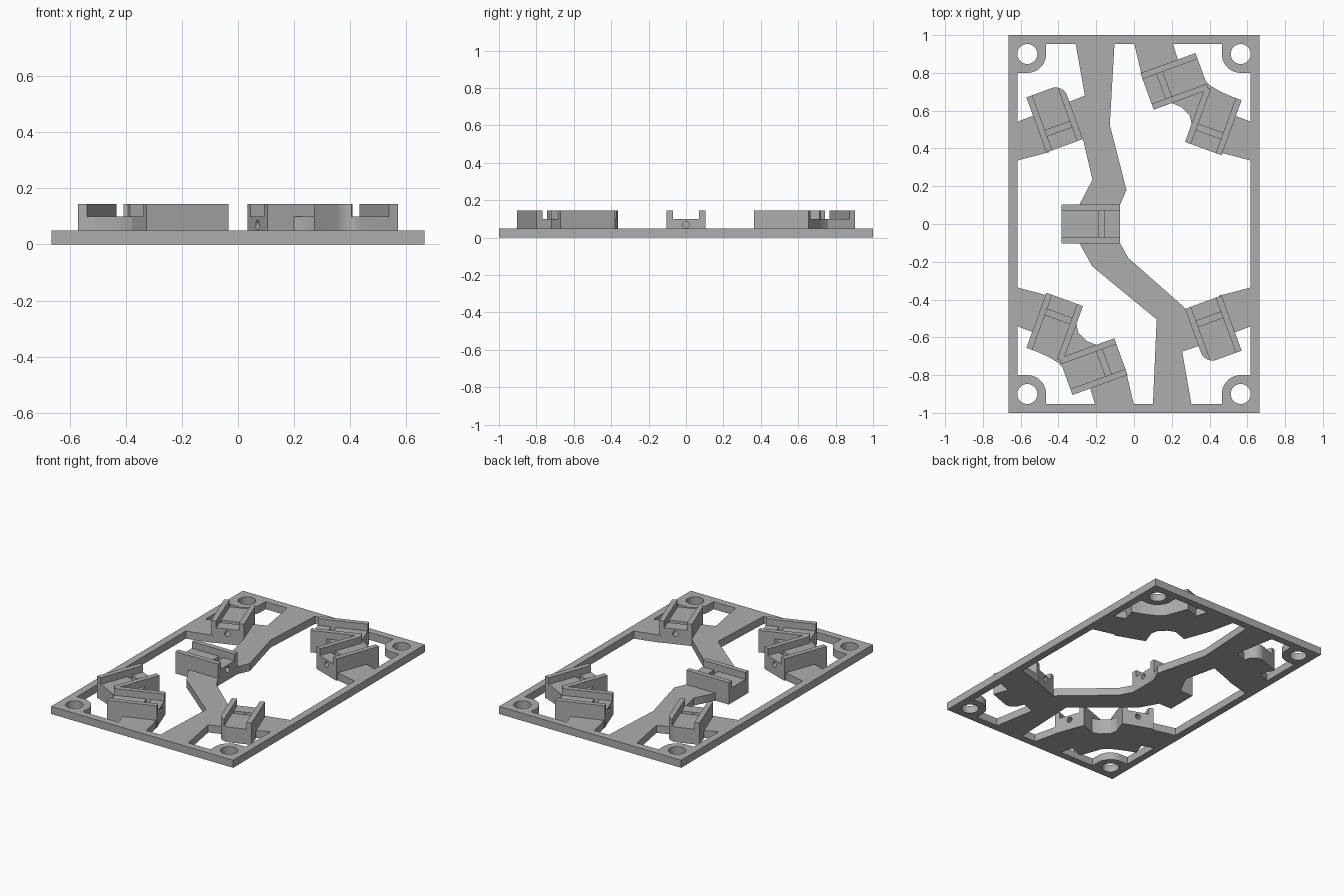
import bpy, bmesh, math
from mathutils import Matrix, Vector

if "Cube" in bpy.data.objects:
    bpy.data.objects.remove(bpy.data.objects["Cube"])

PLATE, FLOOR, TOP = 0.05, 0.10, 0.145
LENGTH, HALF_W, RAIL = 0.31, 0.103, 0.033

grey = bpy.data.materials.new("matte grey")
grey.use_nodes = True
colour = (0.42, 0.42, 0.42, 1)
grey.diffuse_color = colour
grey.node_tree.nodes["Principled BSDF"].inputs["Base Color"].default_value = colour
parts = []


def add(name, mesh):
    ob = bpy.data.objects.new(name, mesh)
    bpy.context.collection.objects.link(ob)
    mesh.materials.clear()
    mesh.materials.append(grey)
    parts.append(ob)
    return ob


def prism(name, outline, z0, z1, matrix=Matrix()):
    """Straight extrusion of a flat outline."""
    bm = bmesh.new()
    face = bm.faces.new([bm.verts.new((x, y, z0)) for x, y in outline])
    out = bmesh.ops.extrude_face_region(bm, geom=[face])
    verts = [v for v in out["geom"] if isinstance(v, bmesh.types.BMVert)]
    bmesh.ops.translate(bm, verts=verts, vec=(0, 0, z1 - z0))
    bmesh.ops.recalc_face_normals(bm, faces=bm.faces)
    bm.transform(matrix)
    mesh = bpy.data.meshes.new(name)
    bm.to_mesh(mesh)
    bm.free()
    return add(name, mesh)


def arc(cx, cy, r, a0, a1, n=10):
    return [(cx + r * math.cos(math.radians(a0 + (a1 - a0) * i / n)),
             cy + r * math.sin(math.radians(a0 + (a1 - a0) * i / n)))
            for i in range(n + 1)]


def turned(points):
    return [(-x, -y) for x, y in points]


def cut(ob, cutters):
    for c in cutters:
        c.hide_render = True
        mod = ob.modifiers.new("cut", "BOOLEAN")
        mod.operation, mod.solver, mod.object = "DIFFERENCE", "EXACT", c
    dg = bpy.context.evaluated_depsgraph_get()
    mesh = bpy.data.meshes.new_from_object(ob.evaluated_get(dg))
    ob.modifiers.clear()
    ob.data = mesh
    for c in cutters:
        parts.remove(c)
        bpy.data.objects.remove(c)


# Outer frame with rounded screw lugs: one filled curve with holes
HX, HY = 0.565, 0.9
WX, WY = 0.617, 0.952
lug = [(HX - 0.1, WY)] + arc(HX, HY, 0.1, 180, 270) + [(WX, HY - 0.1)]
flip = [(-x, y) for x, y in reversed(lug)]
window = lug + turned(flip) + turned(lug) + flip
loops = [[(-0.665, -1), (0.665, -1), (0.665, 1), (-0.665, 1)], window]
loops += [arc(sx * HX, sy * HY, 0.053, 0, 360, 32)[:-1]
          for sx in (-1, 1) for sy in (-1, 1)]
curve = bpy.data.curves.new("frame_curve", "CURVE")
curve.dimensions, curve.fill_mode, curve.extrude = "2D", "BOTH", PLATE / 2
for loop in loops:
    s = curve.splines.new("POLY")
    s.points.add(len(loop) - 1)
    for p, (x, y) in zip(s.points, loop):
        p.co = (x, y, 0, 1)
    s.use_cyclic_u = True
tmp = bpy.data.objects.new("frame_curve", curve)
bpy.context.collection.objects.link(tmp)
bpy.context.view_layer.update()
frame_mesh = bpy.data.meshes.new_from_object(
    tmp.evaluated_get(bpy.context.evaluated_depsgraph_get()))
bpy.data.objects.remove(tmp)
frame_mesh.transform(Matrix.Translation((0, 0, PLATE / 2)))
bm = bmesh.new()
bm.from_mesh(frame_mesh)
bmesh.ops.remove_doubles(bm, verts=bm.verts, dist=0.0001)
bmesh.ops.recalc_face_normals(bm, faces=bm.faces)
bm.to_mesh(frame_mesh)
bm.free()
add("frame", frame_mesh)

# Winding centre spine
prism("spine", [
    (-0.31, 0.96), (-0.26, 0.68), (-0.36, 0.64), (-0.27, 0.45), (-0.22, 0.235),
    (-0.29, 0.1), (-0.29, -0.1), (-0.22, -0.225), (0.12, -0.505), (0.1, -0.96),
    (0.305, -0.96), (0.255, -0.675), (0.36, -0.64), (0.265, -0.44),
    (-0.03, -0.18), (-0.075, -0.1), (-0.075, 0.1), (-0.04, 0.18),
    (-0.128, 0.525), (-0.103, 0.96)], 0, PLATE)

# Side arms and feet, each with its half-turn twin
side_arm = [(-0.63, 0.537), (-0.53, 0.575), (-0.45, 0.38), (-0.63, 0.333)]
lower_arm = [(x, -y) for x, y in side_arm]
foot = [(-0.205, -0.96), (-0.235, -0.86), (-0.04, -0.79), (0.0, -0.96)]
web = [(-0.56, -0.655), (-0.42, -0.6), (-0.305, -0.53), (-0.295, -0.575),
       (-0.25, -0.62), (-0.2, -0.64), (-0.25, -0.74), (-0.36, -0.78),
       (-0.4, -0.735), (-0.45, -0.705)]
for name, shape, z in (("side_arm", side_arm, PLATE), ("lower_arm", lower_arm, PLATE),
                       ("foot", foot, PLATE), ("holder_web", web, FLOOR)):
    prism(name + "_a", shape, 0, z)
    prism(name + "_b", turned(shape), 0, z)


# Channel holder: U section with a cross groove and an end hole
ALONG_X = Matrix(((0, 0, 1, 0), (1, 0, 0, 0), (0, 1, 0, 0), (0, 0, 0, 1)))


def holder(name, x, y, angle, rounded=False):
    e, w, c = LENGTH / 2, HALF_W, HALF_W - RAIL
    section = [(-w, 0), (w, 0), (w, TOP), (c, TOP), (c, FLOOR),
               (-c, FLOOR), (-c, TOP), (-w, TOP)]
    ob = prism(name, section, -e, e, ALONG_X)
    cutters = [
        prism("groove", [(0.043, -c), (0.075, -c), (0.075, c), (0.043, c)], PLATE, 0.2),
        prism("hole", arc(0, 0.069, 0.018, 0, 360, 20)[:-1], 0.06, 0.2, ALONG_X)]
    if rounded:
        r = 0.065
        cutters.append(prism("corner", arc(r - e, w - r, r, 90, 180)
                             + [(-e - 0.02, w - r), (-e - 0.02, w + 0.02),
                                (r - e, w + 0.02)], -0.1, 0.3))
    cut(ob, cutters)
    ob.location = (x, y, 0)
    ob.rotation_euler.z = math.radians(angle)


holder("centre_holder", -0.23, 0, 0)
for tag, sign, spin in (("a", 1, 0), ("b", -1, 180)):
    holder("rounded_holder_" + tag, -0.42 * sign, 0.56 * sign, -70 + spin, True)
    holder("outer_holder_" + tag, -0.42 * sign, -0.545 * sign, 70 + spin)
    holder("inner_holder_" + tag, -0.215 * sign, -0.755 * sign, 20 + spin)

# Smooth the round walls, keep the edges sharp
bpy.ops.object.select_all(action="DESELECT")
for ob in parts:
    ob.select_set(True)
bpy.context.view_layer.objects.active = parts[0]
bpy.ops.object.shade_smooth_by_angle(angle=math.radians(30))
